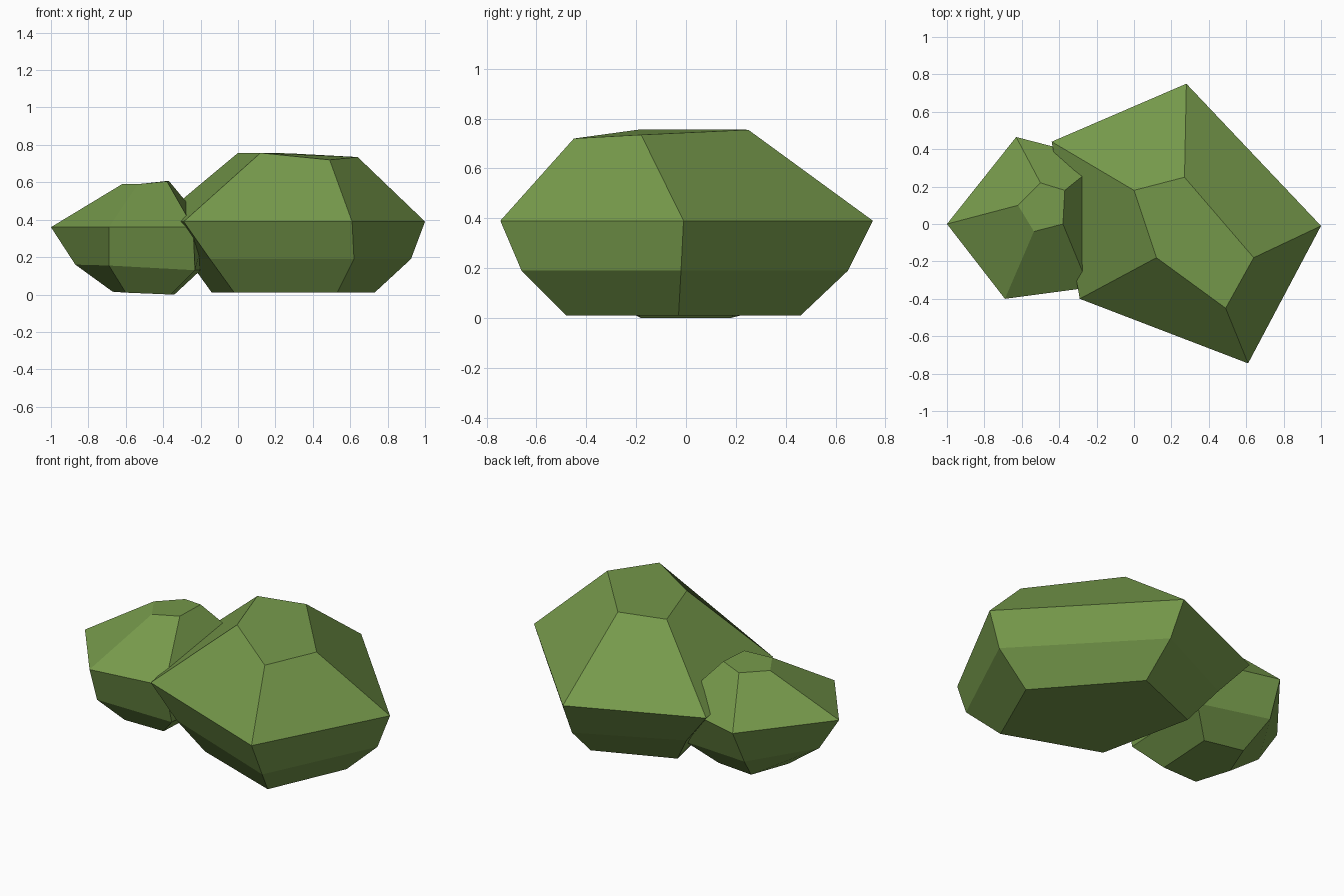
import bpy, bmesh

moss = bpy.data.materials.new("moss green")
moss.diffuse_color = (0.18, 0.32, 0.07, 1.0)


def flat(z, *points):
    """Ring of points at one height."""
    return [(x, y, z) for x, y in points]


def rock(name, rings):
    """Skin stacked five-sided rings, cap both ends, keep flat facets."""
    bm = bmesh.new()
    loops = [[bm.verts.new(p) for p in ring] for ring in rings]
    for low, high in zip(loops, loops[1:]):
        n = len(low)
        for i in range(n):
            j = (i + 1) % n
            bm.faces.new((low[i], low[j], high[j], high[i]))
    bm.faces.new(loops[0][::-1])
    bm.faces.new(loops[-1])
    bmesh.ops.recalc_face_normals(bm, faces=bm.faces[:])
    mesh = bpy.data.meshes.new(name)
    bm.to_mesh(mesh)
    bm.free()
    mesh.materials.append(moss)
    obj = bpy.data.objects.new(name, mesh)
    bpy.context.collection.objects.link(obj)


# Large boulder: base, lower ring, widest ring, tilted top
rock("large_rock", [
    flat(0.01, (-0.14, 0.28), (-0.02, -0.28), (0.53, -0.48), (0.73, -0.03), (0.30, 0.46)),
    flat(0.19, (-0.27, 0.38), (-0.15, -0.36), (0.62, -0.66), (0.925, -0.02), (0.29, 0.65)),
    flat(0.39, (-0.44, 0.44), (-0.29, -0.40), (0.61, -0.745), (1.0, -0.01), (0.28, 0.75)),
    [(0.0, 0.18, 0.757), (0.12, -0.18, 0.757), (0.49, -0.45, 0.72),
     (0.64, -0.18, 0.735), (0.27, 0.25, 0.755)],
])

# Small boulder leaning into the large one
rock("small_rock", [
    [(-0.67, 0.0, 0.015), (-0.60, -0.20, 0.01), (-0.36, -0.18, 0.0),
     (-0.34, 0.18, 0.0), (-0.58, 0.22, 0.01)],
    [(-0.87, 0.0, 0.16), (-0.69, -0.33, 0.155), (-0.23, -0.29, 0.13),
     (-0.20, 0.29, 0.13), (-0.64, 0.37, 0.16)],
    flat(0.36, (-1.0, 0.0), (-0.69, -0.40), (-0.24, -0.34), (-0.165, 0.345), (-0.63, 0.465)),
    [(-0.62, 0.10, 0.59), (-0.535, -0.04, 0.59), (-0.38, 0.0, 0.605),
     (-0.37, 0.18, 0.608), (-0.50, 0.22, 0.59)],
])
